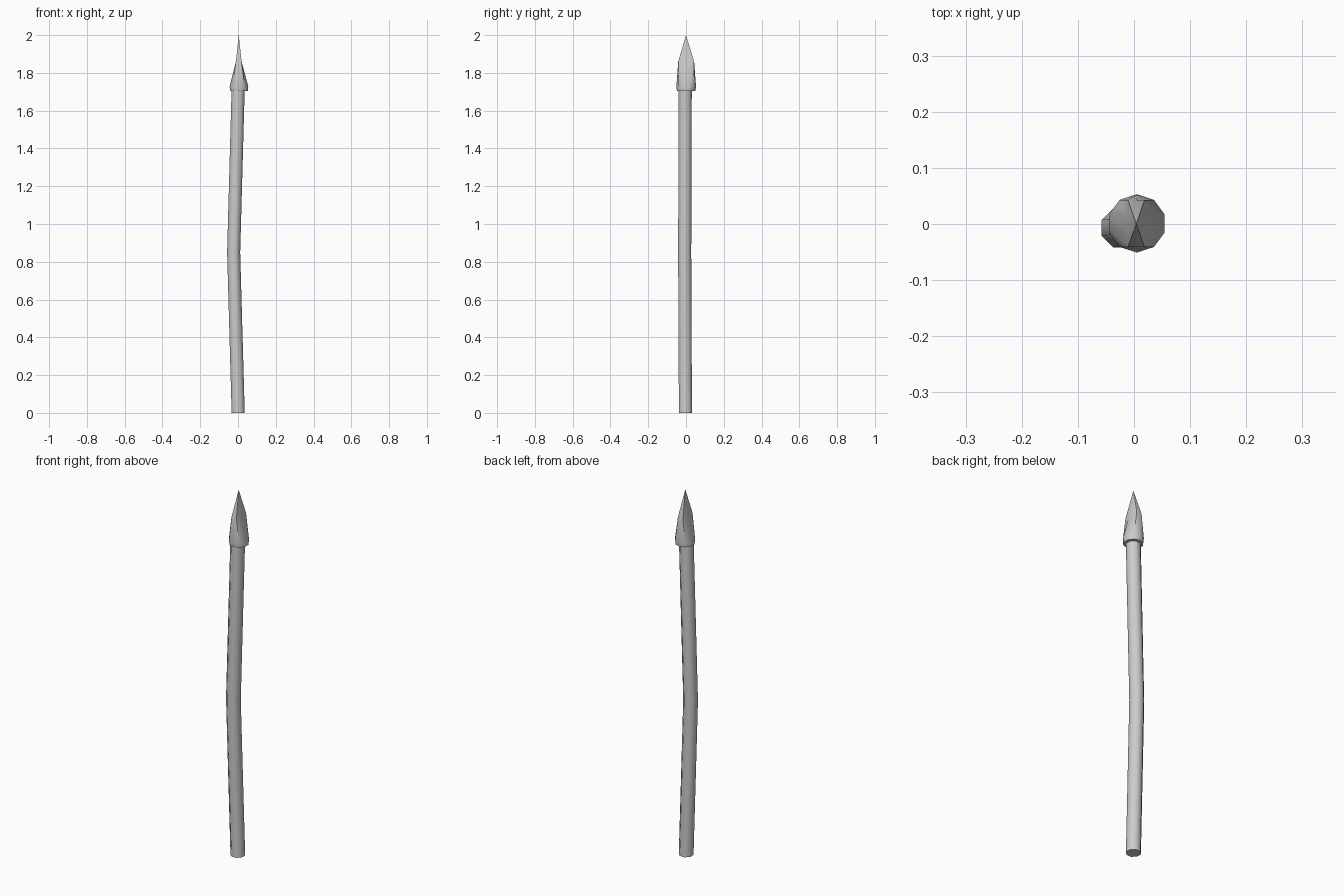
import bpy, bmesh, math

if "Cube" in bpy.data.objects:
    bpy.data.objects.remove(bpy.data.objects["Cube"])


def loft(name, rings, tip=None):
    """Skin a stack of equal-length rings, closed at the bottom and at the top (or tip)."""
    bm = bmesh.new()
    loops = [[bm.verts.new(p) for p in ring] for ring in rings]
    n = len(loops[0])
    for a, b in zip(loops, loops[1:]):
        for i in range(n):
            j = (i + 1) % n
            bm.faces.new((a[i], a[j], b[j], b[i]))
    bm.faces.new(loops[0][::-1])
    if tip:
        t = bm.verts.new(tip)
        for i in range(n):
            bm.faces.new((loops[-1][i], loops[-1][(i + 1) % n], t))
    else:
        bm.faces.new(loops[-1])
    bmesh.ops.recalc_face_normals(bm, faces=bm.faces)
    mesh = bpy.data.meshes.new(name)
    bm.to_mesh(mesh)
    bm.free()
    ob = bpy.data.objects.new(name, mesh)
    bpy.context.collection.objects.link(ob)
    bpy.ops.object.select_all(action='DESELECT')
    ob.select_set(True)
    bpy.context.view_layer.objects.active = ob
    bpy.ops.object.shade_smooth_by_angle(angle=math.radians(48))
    return ob


def ring(cx, cy, z, r, n, turn, limit=(1, 1)):
    """Regular polygon ring, optionally clamped to a flat rectangular section."""
    def clamp(v, m):
        return max(-m, min(m, v))
    angles = [turn + math.tau * i / n for i in range(n)]
    return [(cx + clamp(r * math.cos(a), limit[0]),
             cy + clamp(r * math.sin(a), limit[1]), z) for a in angles]


# Bent octagonal shaft
loft("shaft", [ring(x, y, z, 0.0375, 8, math.pi / 8) for x, y, z in
               [(0.001, -0.003, 0), (-0.023, -0.007, 0.85), (0.001, -0.004, 1.72)]])

# Ten-sided spear head pinched into a flat blade
up = math.pi / 2
loft("spear_head", [
    ring(0.005, 0.001, 1.705, 0.049, 10, up),
    ring(0.005, 0.001, 1.728, 0.052, 10, up),
    ring(0.004, 0.001, 1.86, 0.052, 10, up, (0.015, 0.042)),
], tip=(0.004, 0, 2.0))
